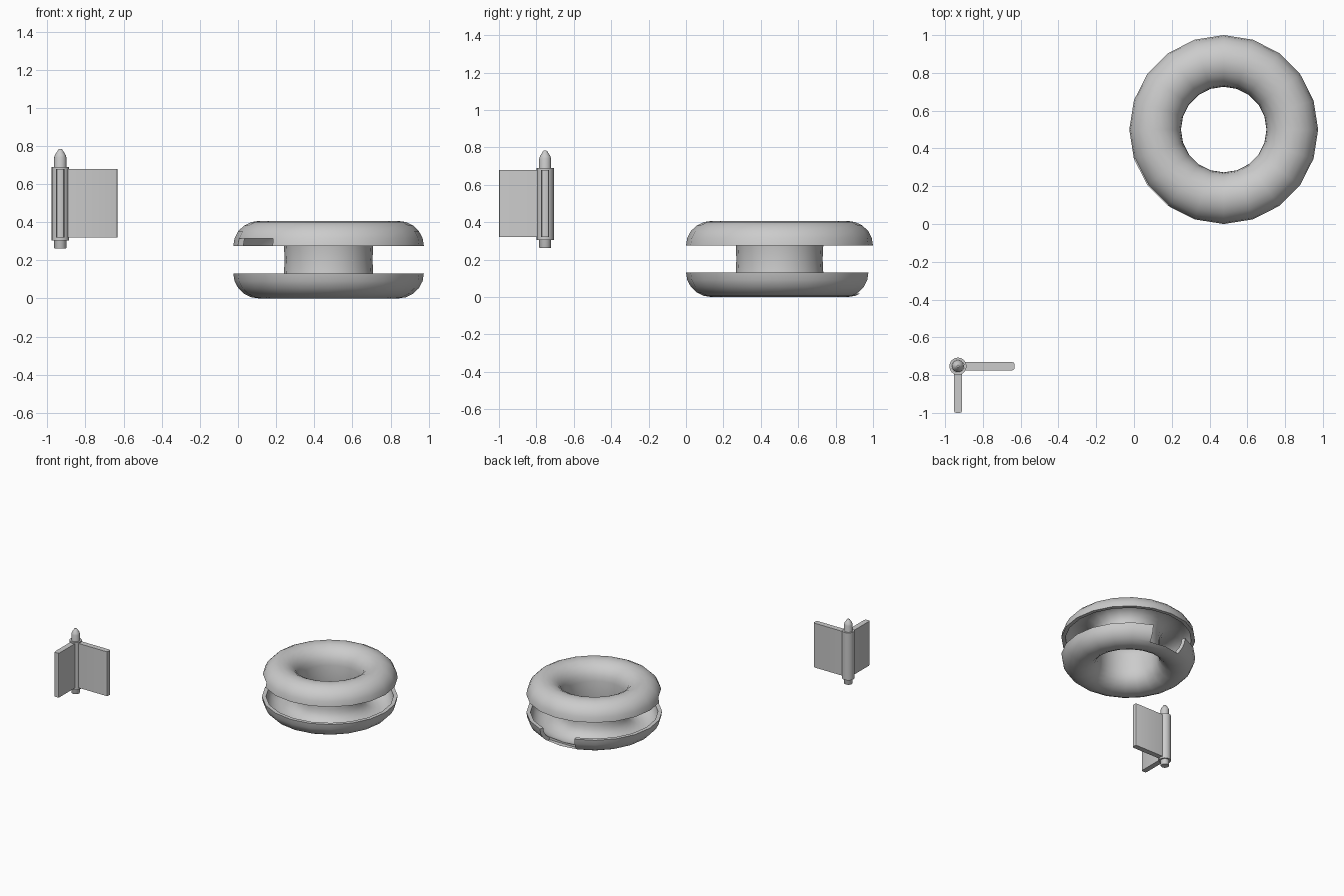
import bpy, bmesh, math
from mathutils import Matrix, Vector

if "Cube" in bpy.data.objects:
    bpy.data.objects.remove(bpy.data.objects["Cube"])


def make_object(name, bm, location=(0, 0, 0), smooth=True):
    bmesh.ops.recalc_face_normals(bm, faces=bm.faces)
    mesh = bpy.data.meshes.new(name)
    bm.to_mesh(mesh)
    bm.free()
    ob = bpy.data.objects.new(name, mesh)
    bpy.context.collection.objects.link(ob)
    ob.location = location
    if smooth:
        bpy.ops.object.select_all(action='DESELECT')
        bpy.context.view_layer.objects.active = ob
        ob.select_set(True)
        bpy.ops.object.shade_smooth_by_angle(angle=math.radians(35))
    return ob


def lathe(name, profile, sides, location, closed):
    """Revolve an (r, z) profile; open profiles get flat end caps."""
    bm = bmesh.new()
    rings = []
    for i in range(sides):
        a = 2 * math.pi * i / sides
        rings.append([bm.verts.new((r * math.cos(a), r * math.sin(a), z)) for r, z in profile])
    n = len(profile)
    for i in range(sides):
        p, q = rings[i], rings[(i + 1) % sides]
        for k in range(n if closed else n - 1):
            m = (k + 1) % n
            bm.faces.new((p[k], q[k], q[m], p[m]))
    if not closed:
        bm.faces.new([ring[0] for ring in rings])
        bm.faces.new([ring[-1] for ring in rings])
    return make_object(name, bm, location)


def arc(cr, cz, rr, rz, start, end, steps):
    out = []
    for i in range(steps + 1):
        a = math.radians(start + (end - start) * i / steps)
        out.append((cr + rr * math.cos(a), cz + rz * math.sin(a)))
    return out


def sector_cutter(name, start, end, r0, r1, z0, z1, location):
    a, b = math.radians(start), math.radians(end)
    bm = bmesh.new()
    loops = []
    for z in (z0, z1):
        loops.append([bm.verts.new((r * math.cos(t), r * math.sin(t), z))
                      for r, t in ((r0, a), (r1, a), (r1, b), (r0, b))])
    bm.faces.new(loops[0])
    bm.faces.new(loops[1])
    for k in range(4):
        m = (k + 1) % 4
        bm.faces.new((loops[0][k], loops[0][m], loops[1][m], loops[1][k]))
    ob = make_object(name, bm, location, smooth=False)
    ob.hide_render = True
    ob.hide_set(True)
    return ob


# Grommet: two half-round hollow flanges joined by a thin hub
centre = (0.475, 0.5, 0)
low, high = 0.132, 0.275
profile = arc(0.364, high, 0.136, 0.132, 0, 180, 10)          # upper outside
profile += [(0.2265, (low + high) / 2)]                       # hole wall
profile += arc(0.364, low, 0.136, 0.132, 180, 360, 10)        # lower outside
profile += arc(0.352, low, 0.118, 0.106, 360, 180, 10)        # lower inside
profile += [(0.2305, (low + high) / 2)]                       # hub wall
profile += arc(0.352, high, 0.118, 0.106, 180, 0, 10)         # upper inside
grommet = lathe("grommet", profile, 20, centre, True)

# Notches in the flange rims
for cutter in (sector_cutter("lower_notch_cutter", 72, 108, 0.41, 0.6, 0.02, 0.16, centre),
               sector_cutter("upper_notch_cutter", 198, 234, 0.41, 0.6, 0.25, 0.315, centre)):
    mod = grommet.modifiers.new(cutter.name, 'BOOLEAN')
    mod.operation = 'DIFFERENCE'
    mod.solver = 'EXACT'
    mod.object = cutter

# Hinge knuckle and pin
axis = Vector((-0.932, -0.753, 0))
tube = [(0.033, 0.305), (0.046, 0.305), (0.046, 0.69), (0.033, 0.69)]
lathe("hinge_knuckle", tube, 16, axis, True)
pin = [(0.03, 0.262), (0.032, 0.266), (0.032, 0.74), (0.028, 0.753), (0.011, 0.78), (0.006, 0.784)]
lathe("hinge_pin", pin, 16, axis, False)


# Hinge leaves: thin plates with bevelled free edges
def leaf(name, angle, length):
    x0, t, z0, z1 = 0.036, 0.0215, 0.32, 0.68
    bm = bmesh.new()
    bmesh.ops.create_cube(bm, size=1, matrix=Matrix.LocRotScale(
        Vector(((x0 + length) / 2, 0, (z0 + z1) / 2)), None, Vector((length - x0, 2 * t, z1 - z0))))
    ends = [e for e in bm.edges
            if all(v.co.x > length - 0.001 for v in e.verts)
            and abs(e.verts[0].co.z - e.verts[1].co.z) > 0.1]
    bmesh.ops.bevel(bm, geom=ends, offset=0.012, segments=2, affect='EDGES', profile=0.5)
    bmesh.ops.rotate(bm, verts=bm.verts, matrix=Matrix.Rotation(math.radians(angle), 3, 'Z'))
    make_object(name, bm, axis)


leaf("hinge_leaf_side", 0, 0.3)
leaf("hinge_leaf_front", -90, 0.247)
